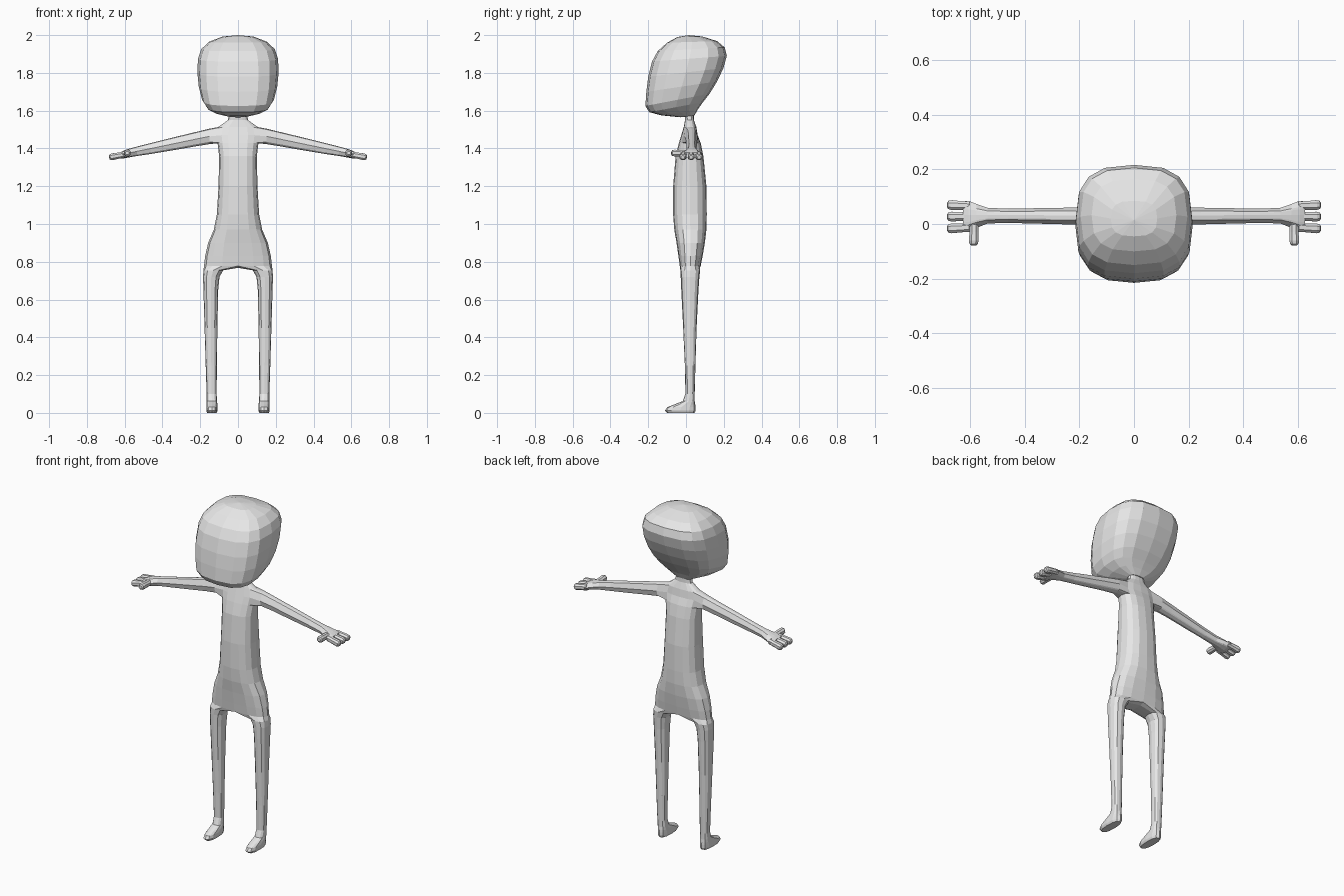
import bpy, bmesh, math
from mathutils import Vector

if "Cube" in bpy.data.objects:
    bpy.data.objects.remove(bpy.data.objects["Cube"])

skin = bpy.data.materials.new("plain_grey")
skin.diffuse_color = (0.8, 0.8, 0.8, 1)
skin.use_nodes = True
skin.node_tree.nodes["Principled BSDF"].inputs["Base Color"].default_value = skin.diffuse_color


def sup(angle, n):
    """Unit point on a rounded square (n = 2 is a circle)."""
    c, s = math.cos(angle), math.sin(angle)
    f = lambda v: math.copysign(abs(v) ** (2 / n), v)
    return f(c), f(s)


def bridge(bm, a, b, closed=True):
    """Quads between two vertex rows of equal length."""
    n = len(a)
    faces = []
    for i in range(n if closed else n - 1):
        j = (i + 1) % n
        faces.append(bm.faces.new((a[i], a[j], b[j], b[i])))
    return faces


def finish(bm, name, mirror=False):
    bmesh.ops.recalc_face_normals(bm, faces=bm.faces[:])
    me = bpy.data.meshes.new(name)
    bm.to_mesh(me)
    bm.free()
    me.materials.append(skin)
    ob = bpy.data.objects.new(name, me)
    bpy.context.collection.objects.link(ob)
    if mirror:
        mod = ob.modifiers.new("mirror", 'MIRROR')
        mod.use_clip = True
        mod.merge_threshold = 0.0005
    return ob


def dome(bm, ring, tip):
    v = bm.verts.new(tip)
    for i in range(len(ring)):
        bm.faces.new((ring[i], ring[(i + 1) % len(ring)], v))


# ---- head: tilted rounded-square rings (front y, front z, back y, back z, half width)
HEAD = [(-.03, 1.565, .045, 1.575, .05), (-.13, 1.575, .065, 1.61, .12),
        (-.195, 1.592, .09, 1.645, .165), (-.215, 1.625, .125, 1.69, .19),
        (-.21, 1.70, .165, 1.755, .208), (-.20, 1.78, .198, 1.825, .215),
        (-.18, 1.86, .216, 1.89, .212), (-.15, 1.915, .205, 1.935, .195),
        (-.10, 1.96, .165, 1.968, .155), (-.045, 1.99, .085, 1.993, .085)]
bm = bmesh.new()
prev = None
for yf, zf, yb, zb, hw in HEAD:
    ring = []
    for k in range(16):
        x, y = sup(k * math.tau / 16, 2.8)
        t = (y + 1) / 2
        ring.append(bm.verts.new((hw * x, yf + (yb - yf) * t, zf + (zb - zf) * t)))
    if prev:
        bridge(bm, prev, ring)
    else:
        bm.faces.new(ring)
    prev = ring
dome(bm, prev, (0, .015, 2.0))
finish(bm, "head")

# ---- body: one half, mirrored.  Torso half rings (z, front y, back y, half width)
TORSO = [(1.60, -.01, .04, .045), (1.55, -.005, .042, .053), (1.513, -.012, .055, .105),
         (1.47, -.025, .062, .115), (1.428, -.038, .078, .108), (1.36, -.055, .092, .10),
         (1.20, -.068, .108, .103), (1.05, -.068, .11, .112), (.97, -.062, .108, .128),
         (.90, -.05, .10, .158), (.83, -.04, .088, .174), (.778, -.033, .078, .18)]
bm = bmesh.new()
rows = []
for z, yf, yb, hw in TORSO:
    row = []
    for k in range(9):
        x, y = sup(-math.pi / 2 + k * math.pi / 8, 2.5)
        x = 0 if k in (0, 8) else x
        row.append(bm.verts.new((hw * x, (yf + yb) / 2 + (yb - yf) / 2 * y, z)))
    rows.append(row)
for r in range(len(rows) - 1):
    faces = bridge(bm, rows[r], rows[r + 1], closed=False)
    if r in (2, 3):                      # opening for the arm
        bmesh.ops.delete(bm, geom=faces[2:6], context='FACES_ONLY')

# arm and palm grow from the opening (x, centre z, half height, front y, back y)
ARM = [(.15, 1.464, .041, -.008, .062), (.22, 1.45, .038, -.002, .060),
       (.34, 1.425, .034, .001, .058), (.46, 1.40, .029, .004, .056),
       (.535, 1.385, .025, .002, .059), (.575, 1.376, .023, -.014, .073),
       (.605, 1.368, .021, -.03, .085), (.625, 1.363, .016, -.028, .082)]
hole = rows[4][2:7] + [rows[3][6]] + rows[2][2:7][::-1] + [rows[3][2]]
angles = [math.atan2((v.co.z - 1.47) / .042, (v.co.y - .019) / .04) for v in hole]
prev = hole
for x, zc, hz, yf, yb in ARM:
    ring = []
    for a in angles:
        y, z = sup(a, 2.3)
        ring.append(bm.verts.new((x, (yf + yb) / 2 + (yb - yf) / 2 * y, zc + hz * z)))
    bridge(bm, prev, ring)
    prev = ring
bm.faces.new(prev)

# leg and foot grow from the half ring closed by the crotch line
# (z, inner x, outer x, front y, back y)
LEG = [(.755, .078, .183, -.03, .075), (.72, .098, .185, -.028, .071),
       (.65, .105, .183, -.025, .066), (.45, .109, .177, -.015, .056),
       (.25, .112, .171, -.006, .05), (.10, .113, .166, -.003, .046),
       (.062, .111, .166, -.018, .046), (.045, .109, .167, -.06, .049),
       (.03, .108, .168, -.10, .051), (.012, .108, .168, -.112, .051),
       (0, .113, .163, -.10, .046)]
crotch = [bm.verts.new((0, y, .768)) for y in (.055, .022, -.01)]
prev = rows[-1] + crotch
for z, xi, xo, yf, yb in LEG:
    ring = []
    for k in range(12):
        x, y = sup(math.radians(-120 + 30 * k), 2.5)
        ring.append(bm.verts.new(((xi + xo) / 2 + (xo - xi) / 2 * x,
                                  (yf + yb) / 2 + (yb - yf) / 2 * y, z)))
    bridge(bm, prev, ring)
    prev = ring
bm.faces.new(prev)
finish(bm, "body", mirror=True)


# ---- fingers and thumb: short rounded tubes
def digit(name, start, end, radius):
    start, end = Vector(start), Vector(end)
    axis = (end - start).normalized()
    side = axis.cross(Vector((0, 0, 1))).normalized()
    up = side.cross(axis)
    bm = bmesh.new()
    prev = None
    for t, s in ((0, .9), (.45, .92), (.8, 1), (.94, .85), (1, .5)):
        ring = []
        for k in range(8):
            a, b = sup((k + .5) * math.tau / 8, 2.3)
            ring.append(bm.verts.new(start.lerp(end, t) + (side * a + up * b) * radius * s))
        if prev:
            bridge(bm, prev, ring)
        else:
            bm.faces.new(ring)
        prev = ring
    bm.faces.new(prev)
    finish(bm, name, mirror=True)


for label, y in (("front", -.017), ("middle", .027), ("back", .07)):
    digit(label + "_finger", (.60, y * .9 + .003, 1.368), (.682, y, 1.353), .019)
digit("thumb", (.584, .01, 1.374), (.586, -.078, 1.376), .019)
